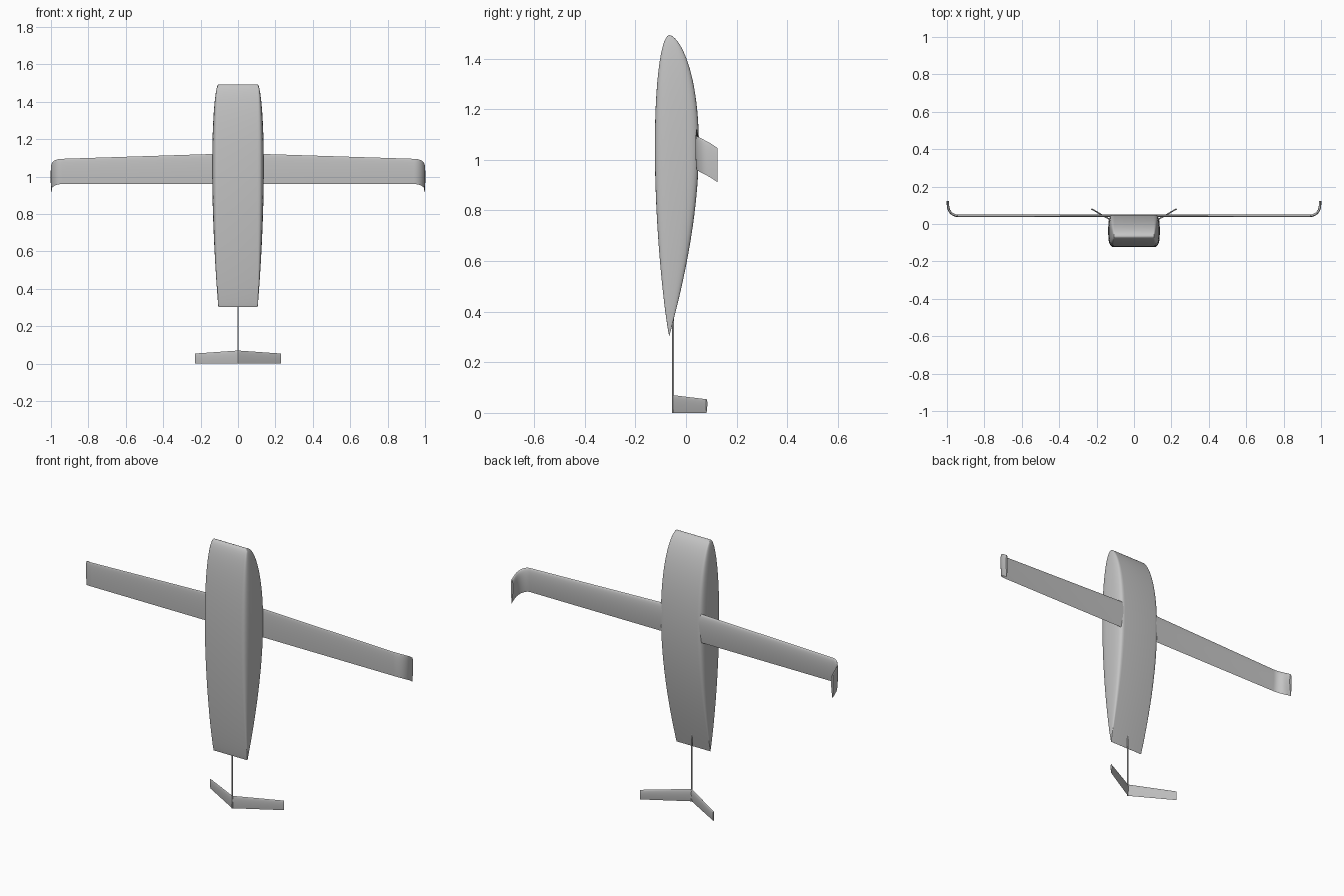
import bpy, math

cube = bpy.data.objects.get("Cube")
if cube:
    bpy.data.objects.remove(cube)

grey = bpy.data.materials.new("plain grey")
grey.use_nodes = True
tone = (0.55, 0.55, 0.55, 1)
grey.diffuse_color = tone
grey.node_tree.nodes["Principled BSDF"].inputs["Base Color"].default_value = tone


def loft(name, rings, angle=40):
    """Skin a list of equal closed rings and cap both ends."""
    n = len(rings[0])
    verts = [p for ring in rings for p in ring]
    faces = [(r * n + i, r * n + (i + 1) % n, (r + 1) * n + (i + 1) % n, (r + 1) * n + i)
             for r in range(len(rings) - 1) for i in range(n)]
    faces += [tuple(reversed(range(n))), tuple(range(len(verts) - n, len(verts)))]
    mesh = bpy.data.meshes.new(name)
    mesh.from_pydata(verts, [], faces)
    obj = bpy.data.objects.new(name, mesh)
    bpy.context.collection.objects.link(obj)
    mesh.materials.append(grey)
    # consistent outward faces and smooth shading
    bpy.ops.object.select_all(action='DESELECT')
    obj.select_set(True)
    bpy.context.view_layer.objects.active = obj
    bpy.ops.object.mode_set(mode='EDIT')
    bpy.ops.mesh.select_all(action='SELECT')
    bpy.ops.mesh.normals_make_consistent(inside=False)
    bpy.ops.object.mode_set(mode='OBJECT')
    bpy.ops.object.shade_smooth_by_angle(angle=math.radians(angle))
    return obj


def bulge(s, a, b):
    """Teardrop thickness along the length, peaking at one."""
    peak = a / (a + b)
    return (s / peak) ** a * ((1 - s) / (1 - peak)) ** b


def spow(v, p):
    return math.copysign(abs(v) ** p, v)


def foil(x, y, lead, trail, upper, lower, tilt=0.0):
    """Wing section at (x, y), its thickness tilted towards the centre."""
    ring = []
    count = 12
    for side, t in ((1, upper), (-1, lower)):
        for i in range(count):
            k = i / count if side > 0 else 1 - i / count
            s = (1 - math.cos(math.pi * k)) / 2
            off = side * t * bulge(s, 0.5, 1.0)
            ring.append((x - off * math.sin(tilt), y + off * math.cos(tilt),
                         lead + (trail - lead) * s))
    return ring


# Fuselage: teardrop side profile with rounded flanks
rings = []
for i in range(49):
    s = (1 - math.cos(math.pi * i / 48)) / 2
    s = min(max(s, 0.0002), 0.9995)
    z = 1.493 - 1.19 * s
    front = -0.066 - 0.057 * bulge(s, 0.5, 0.85)
    back = -0.066 + 0.117 * bulge(s, 0.6, 1.02)
    mid, half = (front + back) / 2, (back - front) / 2
    ring = []
    for side in (1, -1):
        for j in range(17):
            t = math.pi * (j / 16 - 0.5)
            x = 0.105 + 0.033 * half / 0.087 * spow(math.cos(t), 0.67)
            ring.append((side * x, mid + side * half * spow(math.sin(t), 0.67), z))
    rings.append(ring)
loft("fuselage", rings)

# Wing: straight tapered panels ending in curved, swept-back winglets
stations = [(0.0, 0.041, 1.125, 0.96, 0.0), (0.94, 0.041, 1.095, 0.96, 0.0)]
for i in range(1, 9):
    a = math.pi / 2 * i / 8
    y = 0.041 + 0.057 * (1 - math.cos(a))
    drop = 0.53 * (y - 0.041)
    stations.append((0.94 + 0.057 * math.sin(a), y, 1.095 - drop, 0.96 - drop, a))
stations.append((0.998, 0.124, 1.047, 0.912, math.pi / 2))
for side, name in ((1, "left_wing"), (-1, "right_wing")):
    loft(name, [[(side * x, y, z) for x, y, z in foil(sx, sy, lead, trail, 0.009, 0.004, tilt)]
                for sx, sy, lead, trail, tilt in stations])

# Tail boom
loft("tail_boom", [[(0.004 * math.cos(k * math.pi / 8), -0.051 + 0.004 * math.sin(k * math.pi / 8), z)
                    for k in range(16)] for z in (0.0, 0.47)])

# V tail
slope = math.radians(30)
for side, name in ((1, "left_tail_fin"), (-1, "right_tail_fin")):
    loft(name, [[(side * x, y, z) for x, y, z in foil(r * math.cos(slope), -0.051 + r * math.sin(slope),
                                                     lead, 0.0, 0.004, 0.003, slope)]
                for r, lead in ((0.0, 0.07), (0.264, 0.054))])
